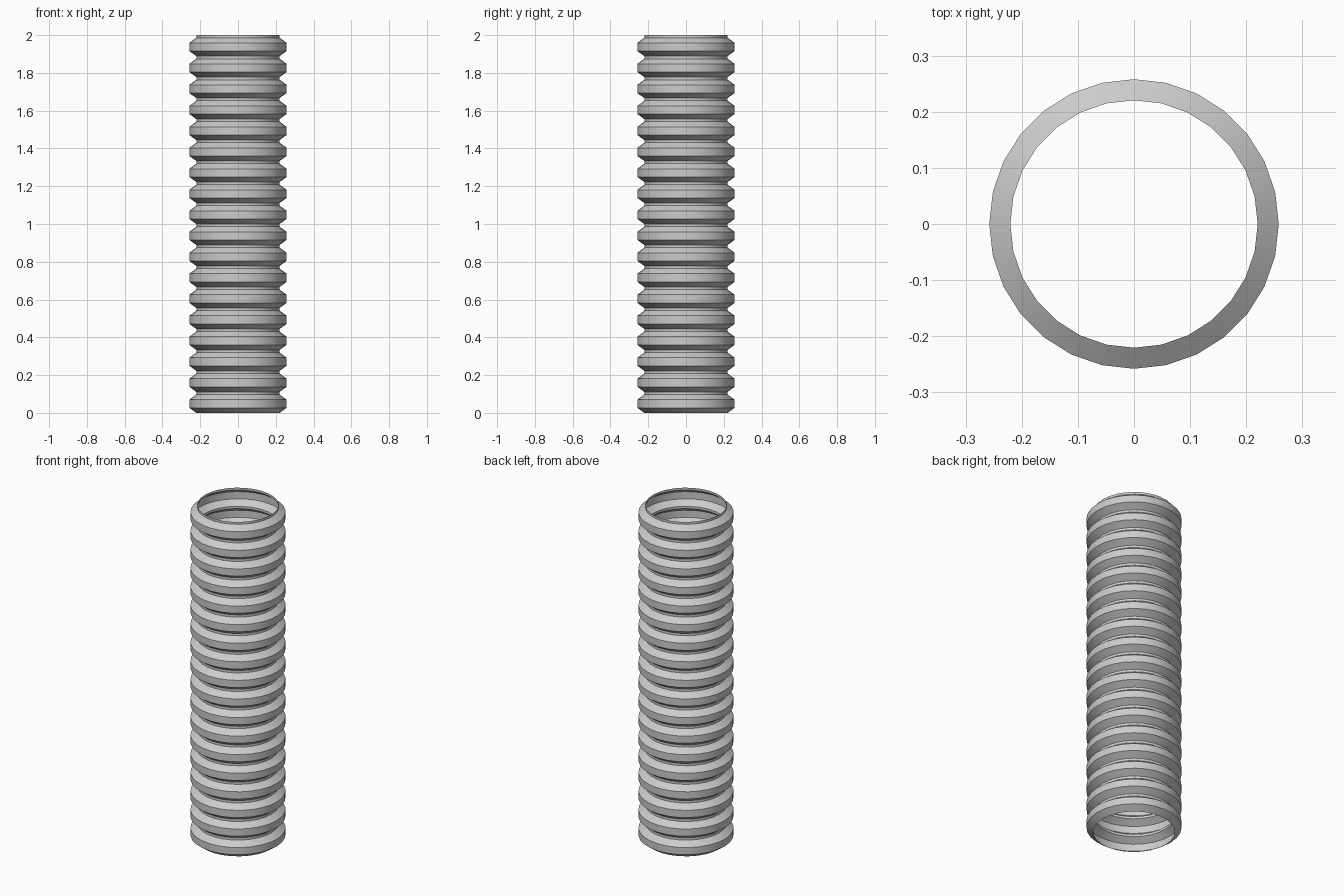
import bpy, bmesh, math

cube = bpy.data.objects.get("Cube")
if cube:
    bpy.data.objects.remove(cube, do_unlink=True)

RINGS, SIDES, HEIGHT = 18, 28, 2.0
PITCH = HEIGHT / RINGS
NECK, CREST = 0.2205, 0.258

grey = bpy.data.materials.new("light grey plastic")
grey.use_nodes = True
colour = (0.6, 0.6, 0.6, 1)
grey.diffuse_color = colour
grey.node_tree.nodes["Principled BSDF"].inputs["Base Color"].default_value = colour

# Profile of one corrugation: flare out, crest, taper in, short neck
ring = [(NECK, 0), (CREST, 0.027), (CREST, 0.07), (NECK, 0.097)]
profile = [(r, z + i * PITCH) for i in range(RINGS) for r, z in ring]
profile.append((NECK, HEIGHT))

# Revolve the profile into an open thin tube
bm = bmesh.new()
loops = []
for r, z in profile:
    loops.append([bm.verts.new((r * math.cos(a), r * math.sin(a), z))
                  for a in (math.tau * s / SIDES for s in range(SIDES))])
for low, high in zip(loops, loops[1:]):
    for s in range(SIDES):
        t = (s + 1) % SIDES
        bm.faces.new((low[s], low[t], high[t], high[s]))
mesh = bpy.data.meshes.new("corrugated_tube")
bm.to_mesh(mesh)
bm.free()
mesh.materials.append(grey)

tube = bpy.data.objects.new("corrugated_tube", mesh)
bpy.context.collection.objects.link(tube)
bpy.ops.object.select_all(action='DESELECT')
tube.select_set(True)
bpy.context.view_layer.objects.active = tube
bpy.ops.object.shade_smooth_by_angle(angle=math.radians(30))
